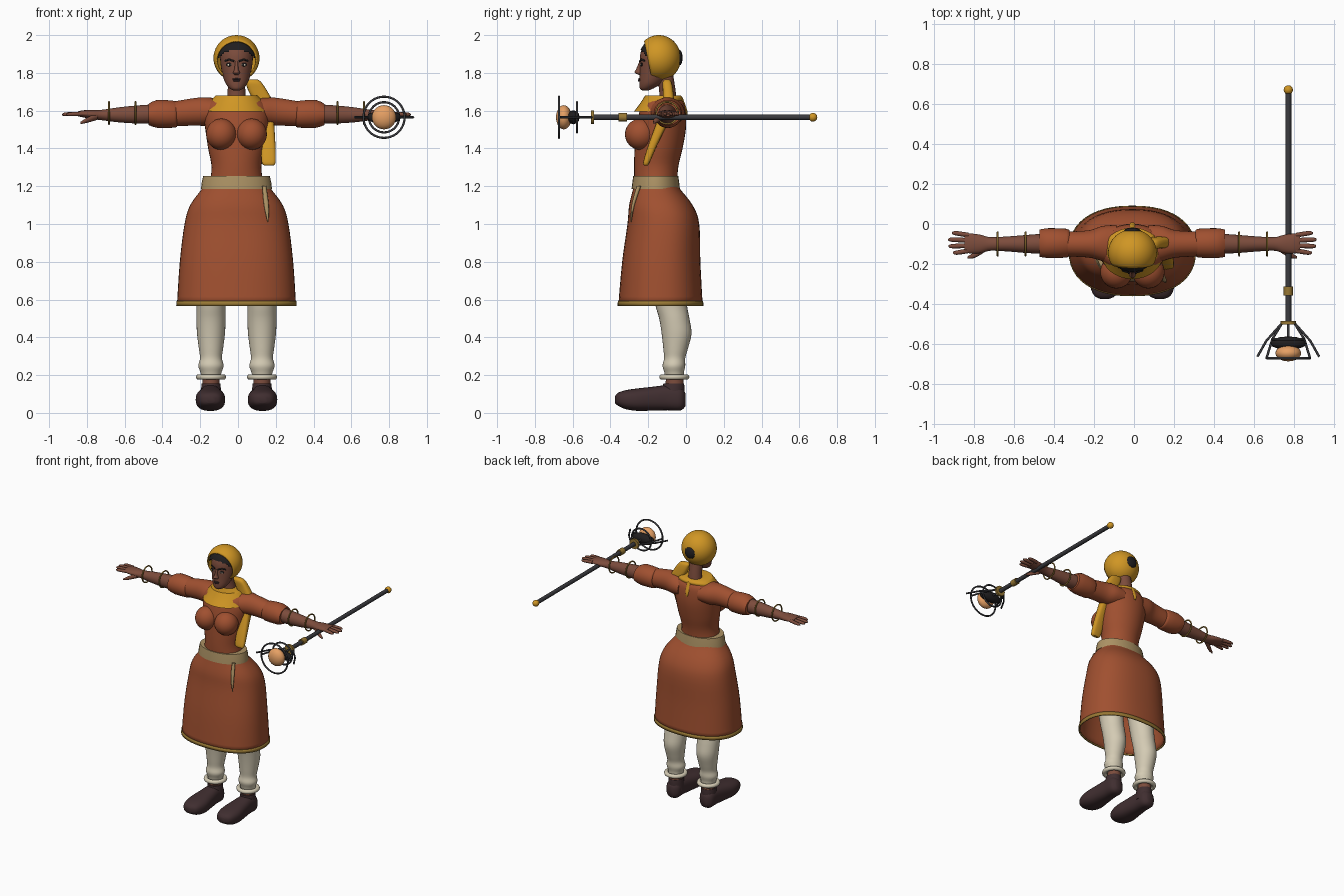
import bpy, bmesh, math
from mathutils import Vector, Matrix

if "Cube" in bpy.data.objects:
    bpy.data.objects.remove(bpy.data.objects["Cube"], do_unlink=True)


def material(name, *rgb):
    lin = [((c / 255 + 0.055) / 1.055) ** 2.4 for c in rgb] + [1]
    m = bpy.data.materials.new(name)
    m.use_nodes = True
    m.diffuse_color = lin
    node = m.node_tree.nodes["Principled BSDF"]
    node.inputs["Base Color"].default_value = lin
    node.inputs["Roughness"].default_value = 0.8
    return m


RUST = material("rust cloth", 160, 80, 48)
GOLD = material("gold cloth", 208, 150, 36)
BRASS = material("dull brass", 152, 120, 52)
SKIN = material("brown skin", 124, 76, 60)
TAN = material("tan belt", 172, 146, 100)
CREAM = material("cream leggings", 212, 203, 180)
BOOT = material("dark boot leather", 64, 46, 48)
IRON = material("dark iron", 58, 58, 62)
HAIR = material("black hair", 32, 30, 31)
ORB = material("amber orb", 230, 160, 100)
body = []


def finish(name, bm, mat, shift=True):
    bmesh.ops.recalc_face_normals(bm, faces=bm.faces)
    me = bpy.data.meshes.new(name)
    bm.to_mesh(me)
    bm.free()
    for p in me.polygons:
        p.use_smooth = True
    me.set_sharp_from_angle(angle=math.radians(50))
    me.materials.append(mat)
    ob = bpy.data.objects.new(name, me)
    bpy.context.collection.objects.link(ob)
    if shift:
        body.append(ob)
    return ob


def smooth_rings(rings, steps):
    out = []
    for i in range(len(rings) - 1):
        a, b, c, d = (Vector(rings[min(max(j, 0), len(rings) - 1)]) for j in range(i - 1, i + 3))
        for s in range(steps):
            t = s / steps
            out.append(0.5 * (2 * b + (c - a) * t + (2 * a - 5 * b + 4 * c - d) * t * t
                              + (3 * b - a - 3 * c + d) * t ** 3))
    return out + [Vector(rings[-1])]


def loft(name, rings, mat, axis="z", steps=4, n=32, power=2, caps=True, warp=None):
    """Rings are (position on axis, centre a, centre b, radius a, radius b)."""
    bm = bmesh.new()
    loops = []
    for t, a, b, ra, rb in smooth_rings(rings, steps):
        loop = []
        for k in range(n):
            u, v = math.cos(math.tau * k / n), math.sin(math.tau * k / n)
            p = a + ra * math.copysign(abs(u) ** (2 / power), u)
            q = b + rb * math.copysign(abs(v) ** (2 / power), v)
            co = {"x": (t, p, q), "y": (p, t, q), "z": (p, q, t)}[axis]
            loop.append(bm.verts.new(warp(*co) if warp else co))
        loops.append(loop)
    for low, high in zip(loops, loops[1:]):
        for k in range(n):
            bm.faces.new((low[k], low[(k + 1) % n], high[(k + 1) % n], high[k]))
    if caps:
        bm.faces.new(loops[0])
        bm.faces.new(loops[-1])
    return finish(name, bm, mat)


def ball(name, centre, size, mat, shift=True, keep=None, turn=0, seg=32):
    bm = bmesh.new()
    bmesh.ops.create_uvsphere(bm, u_segments=seg, v_segments=seg // 2, radius=1)
    if keep:
        bmesh.ops.delete(bm, geom=[v for v in bm.verts if not keep(v.co)], context="VERTS")
    m = Matrix.Translation(centre) @ Matrix.Diagonal((*size, 1)) @ Matrix.Rotation(turn, 4, "X")
    bmesh.ops.transform(bm, matrix=m, verts=bm.verts)
    return finish(name, bm, mat, shift)


def tube(name, points, radius, mat, cyclic=False, shift=False):
    cu = bpy.data.curves.new(name, "CURVE")
    cu.dimensions = "3D"
    cu.bevel_depth, cu.bevel_resolution, cu.use_fill_caps = radius, 3, True
    sp = cu.splines.new("POLY")
    sp.points.add(len(points) - 1)
    for p, co in zip(sp.points, points):
        p.co = (*co, 1)
    sp.use_cyclic_u = cyclic
    cu.materials.append(mat)
    ob = bpy.data.objects.new(name, cu)
    bpy.context.collection.objects.link(ob)
    if shift:
        body.append(ob)


def hoop(name, centre, radius, thick, mat, axis, shift=False):
    pts = []
    for k in range(40):
        u, v = radius * math.cos(math.tau * k / 40), radius * math.sin(math.tau * k / 40)
        pts.append(Vector(centre) + Vector({"x": (0, u, v), "y": (u, 0, v), "z": (u, v, 0)}[axis]))
    tube(name, pts, thick, mat, True, shift)


# Torso, collar and back trim
loft("tunic_body", [(1.2, 0, -.16, .145, .112), (1.3, 0, -.158, .132, .117), (1.4, 0, -.145, .15, .127),
                    (1.5, 0, -.133, .165, .132), (1.58, 0, -.125, .175, .125), (1.64, 0, -.12, .155, .11),
                    (1.675, 0, -.115, .09, .075)], RUST)
loft("collar", [(1.595, 0, -.148, .155, .128), (1.64, 0, -.13, .135, .112), (1.68, 0, -.122, .11, .095)], GOLD,
     warp=lambda x, y, z: (x, y, z + (1.68 - z) * min(max((y + .2) * 5, 0), .7)))
loft("collar_back_tab", [(1.57, 0, .001, .006, .006), (1.6, 0, 0, .014, .007), (1.67, 0, -.028, .014, .01)], GOLD, n=8)

# Skirt, hem, belt and sash
skirt = loft("skirt", [(.575, 0, -.135, .315, .223), (.8, 0, -.131, .3, .207), (1, 0, -.12, .275, .19),
                       (1.1, 0, -.133, .245, .168), (1.19, 0, -.157, .18, .122), (1.22, 0, -.16, .165, .114)],
             RUST, n=48, power=2.3, caps=False)
hem = loft("skirt_hem", [(.566, 0, -.135, .319, .227), (.592, 0, -.135, .318, .226)], BRASS,
           steps=1, n=48, power=2.3, caps=False)
for ob in (skirt, hem):
    ob.modifiers.new("thickness", "SOLIDIFY").thickness = .008
loft("belt", [(1.185, 0, -.16, .188, .128), (1.22, 0, -.16, .184, .124), (1.255, 0, -.16, .176, .119)], TAN, steps=1)
loft("sash_tail", [(1.01, .167, -.292, .003, .003), (1.1, .158, -.28, .013, .008),
                   (1.2, .147, -.25, .011, .012)], TAN, n=12)

# Head and neck
loft("neck", [(1.62, 0, -.095, .056, .05), (1.72, 0, -.1, .046, .043), (1.83, 0, -.125, .05, .05)], SKIN)
loft("head", [(1.708, 0, -.215, .018, .018), (1.718, 0, -.208, .036, .036), (1.745, 0, -.187, .058, .06),
              (1.79, 0, -.165, .074, .08), (1.845, 0, -.15, .084, .094), (1.9, 0, -.145, .086, .097),
              (1.95, 0, -.142, .07, .078), (1.98, 0, -.14, .025, .03)], SKIN)
loft("nose", [(1.79, 0, -.242, .012, .01), (1.802, 0, -.248, .018, .024), (1.82, 0, -.244, .011, .02),
              (1.86, 0, -.237, .008, .01)], SKIN, n=16)
ball("upper_lip", (0, -.246, 1.767), (.023, .008, .005), BOOT, seg=16)
ball("lower_lip", (0, -.246, 1.759), (.018, .009, .006), BOOT, seg=16)
for s in (-1, 1):
    side = "left" if s > 0 else "right"
    ball(side + "_eye_line", (s * .035, -.234, 1.844), (.021, .005, .01), HAIR, seg=16)
    ball(side + "_eye_white", (s * .036, -.236, 1.842), (.015, .005, .006), CREAM, seg=16)
    ball(side + "_iris", (s * .035, -.239, 1.842), (.006, .004, .006), HAIR, seg=12)
    tube(side + "_brow", [(s * .013, -.245, 1.862), (s * .04, -.235, 1.871), (s * .06, -.217, 1.864)],
         .005, HAIR, shift=True)
ball("hair", (0, -.142, 1.88), (.109, .106, .109), HAIR, seg=64,
     keep=lambda c: c.z > .36 - .55 * c.x ** 2)
hood = ball("hood", (0, -.144, 1.878), (.122, .117, .122), GOLD, seg=48, turn=math.radians(102),
            keep=lambda c: c.z < math.cos(math.radians(54)))
hood.modifiers.new("thickness", "SOLIDIFY").thickness = .007
ball("hair_knot", (0, -.034, 1.88), (.042, .016, .042), HAIR, seg=12)

# Scarf falling over the left shoulder
loft("scarf", [(1.31, .172, -.212, .026, .01), (1.33, .17, -.208, .037, .018), (1.42, .168, -.175, .038, .024),
               (1.54, .165, -.125, .034, .03), (1.64, .145, -.095, .048, .03), (1.7, .115, -.095, .05, .028),
               (1.75, .09, -.1, .042, .024), (1.765, .08, -.1, .03, .012)], GOLD, n=20, power=3)

for s in (-1, 1):
    side = "left_" if s > 0 else "right_"
    ball(side + "bust", (s * .08, -.24, 1.475), (.081, .083, .083), RUST)
    # Sleeve, cuff, forearm and hand
    loft(side + "sleeve", [(s * .08, -.105, 1.59, .1, .07), (s * .15, -.098, 1.594, .088, .076),
                           (s * .22, -.1, 1.594, .068, .073), (s * .34, -.1, 1.582, .062, .065)], RUST, "x")
    loft(side + "cuff", [(s * .315, -.096, 1.58, .062, .064), (s * .33, -.096, 1.581, .072, .071),
                         (s * .42, -.096, 1.583, .075, .074), (s * .465, -.096, 1.58, .068, .056)], RUST, "x", 2)
    loft(side + "forearm", [(s * .44, -.098, 1.583, .05, .05), (s * .52, -.1, 1.58, .046, .048),
                            (s * .62, -.1, 1.578, .038, .04), (s * .71, -.1, 1.577, .034, .028),
                            (s * .76, -.1, 1.58, .046, .024), (s * .81, -.098, 1.583, .05, .019),
                            (s * .84, -.096, 1.583, .044, .013)], SKIN, "x", n=24)
    for k, tip in enumerate((.9, .921, .923, .905)):
        y = -.134 + k * .026
        loft(side + "finger", [(s * .82, y, 1.583, .012, .012), (s * (tip - .02), y * 1.25 + .024, 1.581, .011, .01),
                               (s * tip, y * 1.25 + .024, 1.579, .004, .004)], SKIN, "x", n=12)
    loft(side + "thumb", [(s * .735, -.12, 1.57, .018, .018), (s * .79, -.155, 1.55, .015, .014),
                          (s * .825, -.168, 1.535, .006, .006)], SKIN, "x", n=12)
    for x in (.535, .675):
        hoop(side + "bracelet", (s * x, -.1, 1.588), .058, .005, BRASS, "x", True)
    # Legging, ankle ring and boot
    x = s * .135
    loft(side + "legging", [(.185, x, -.06, .05, .048), (.215, x, -.063, .056, .052), (.25, x, -.064, .067, .06),
                            (.29, x, -.06, .058, .056), (.34, x, -.055, .064, .065), (.42, x, -.05, .074, .079),
                            (.5, x, -.062, .077, .08), (.6, x, -.083, .078, .085), (.9, x, -.12, .1, .1)], CREAM)
    hoop(side + "ankle_ring", (x, -.062, .19), .065, .015, CREAM, "z", True)
    loft(side + "ankle", [(.1, x, -.06, .047, .05), (.2, x, -.06, .044, .046)], SKIN)
    loft(side + "boot_cuff", [(.07, x, -.068, .056, .06), (.13, x, -.066, .052, .058), (.155, x, -.065, .049, .055)], BOOT)
    x = s * .138
    loft(side + "boot", [(-.376, x, .07, .02, .018), (-.36, x, .072, .052, .034), (-.32, x, .07, .071, .05),
                         (-.26, x, .07, .078, .059), (-.18, x, .075, .068, .063), (-.1, x, .08, .058, .066),
                         (-.03, x, .075, .052, .062), (-.003, x, .07, .025, .035)], BOOT, "y", power=2.5)

for ob in body:
    ob.location.x -= .008

# Staff with caged orb
X, Z = .773, 1.565
tube("staff_shaft", [(X, .67, Z), (X, -.49, Z)], .015, IRON)
tube("staff_neck", [(X, -.49, Z), (X, -.6, Z)], .007, IRON)
ball("staff_end_knob", (X, .672, Z), (.023, .023, .023), GOLD, False)
tube("staff_band", [(X, -.312, Z), (X, -.358, Z)], .023, BRASS)
tube("staff_collar", [(X, -.487, Z), (X, -.503, Z)], .038, BRASS)
hoop("cage_outer_ring", (X, -.672, Z), .109, .006, IRON, "y")
hoop("cage_inner_ring", (X, -.577, Z), .08, .006, IRON, "y")
for s in (-1, 1):
    tube("cage_long_prong", [(X + s * .03, -.495, Z), (X + s * .11, -.585, Z), (X + s * .155, -.665, Z)], .006, IRON)
    tube("cage_short_prong", [(X + s * .03, -.495, Z), (X + s * .08, -.577, Z), (X + s * .109, -.672, Z)], .006, IRON)
ball("orb_cradle", (X, -.597, Z), (.092, .034, .037), HAIR, False, seg=12)
ball("orb", (X, -.647, Z), (.064, .041, .064), ORB, False)
